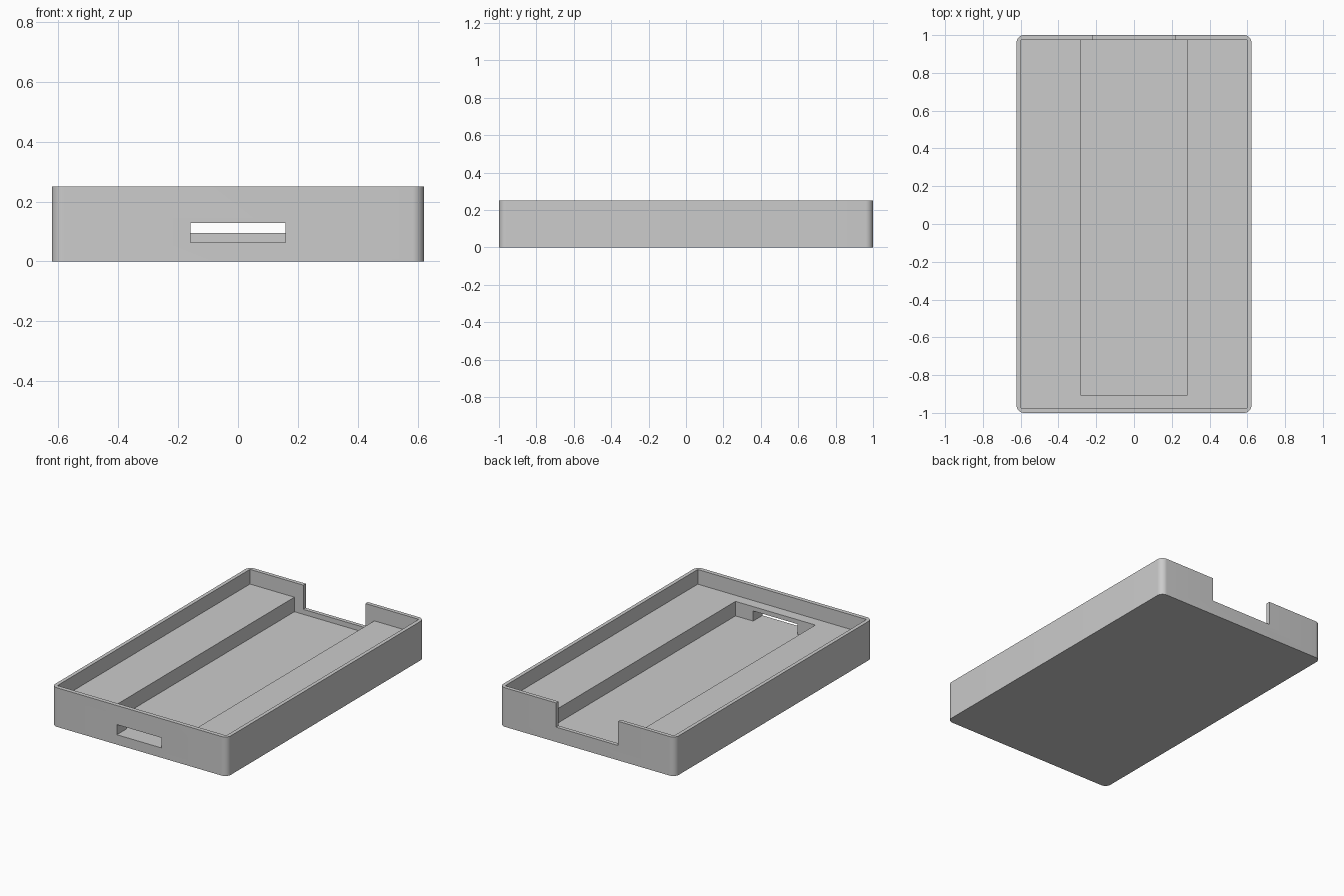
import bpy
import bmesh
import math

default = bpy.data.objects.get("Cube")
if default:
    bpy.data.objects.remove(default, do_unlink=True)

HALF_X, HEIGHT, ABOVE = 0.622, 0.25, 0.35
FLOOR, SHELF, NOTCH = 0.063, 0.156, 0.095

grey = bpy.data.materials.new("plain grey")
grey.use_nodes = True
grey.diffuse_color = (0.6, 0.6, 0.6, 1)
grey.node_tree.nodes["Principled BSDF"].inputs["Base Color"].default_value = grey.diffuse_color


def box(name, x, y, z, radius=0):
    """Box between (min, max) pairs, with optional rounded upright edges."""
    bm = bmesh.new()
    bmesh.ops.create_cube(bm, size=1)
    for v in bm.verts:
        v.co = [pair[0] if c < 0 else pair[1] for c, pair in zip(v.co, (x, y, z))]
    if radius:
        upright = [e for e in bm.edges if abs(e.verts[0].co.z - e.verts[1].co.z) > 0.01]
        bmesh.ops.bevel(bm, geom=upright, offset=radius, segments=10,
                        profile=0.5, affect='EDGES')
    mesh = bpy.data.meshes.new(name)
    bm.to_mesh(mesh)
    bm.free()
    mesh.materials.append(grey)
    obj = bpy.data.objects.new(name, mesh)
    bpy.context.collection.objects.link(obj)
    return obj


# Outer block with rounded corners
tray = box("tray", (-HALF_X, HALF_X), (-1, 1), (0, HEIGHT), radius=0.04)

# Openings: wide recess, deep channel, back wall notch, front slot
cutters = [
    box("recess_cutter", (-0.598, 0.598), (-0.973, 0.975), (SHELF, ABOVE)),
    box("channel_cutter", (-0.283, 0.283), (-0.905, 0.975), (FLOOR, ABOVE)),
    box("notch_cutter", (-0.22, 0.22), (0.9, 1.1), (NOTCH, ABOVE)),
    box("slot_cutter", (-0.158, 0.158), (-1.1, -0.8), (FLOOR, 0.128)),
]

bpy.ops.object.select_all(action='DESELECT')
tray.select_set(True)
bpy.context.view_layer.objects.active = tray
for cutter in cutters:
    cutter.hide_render = True
    cut = tray.modifiers.new(cutter.name, 'BOOLEAN')
    cut.operation = 'DIFFERENCE'
    cut.solver = 'EXACT'
    cut.object = cutter
    bpy.ops.object.modifier_apply(modifier=cut.name)
    bpy.data.objects.remove(cutter, do_unlink=True)

# Smooth corners, crisp edges
bpy.ops.object.shade_smooth_by_angle(angle=math.radians(30))
